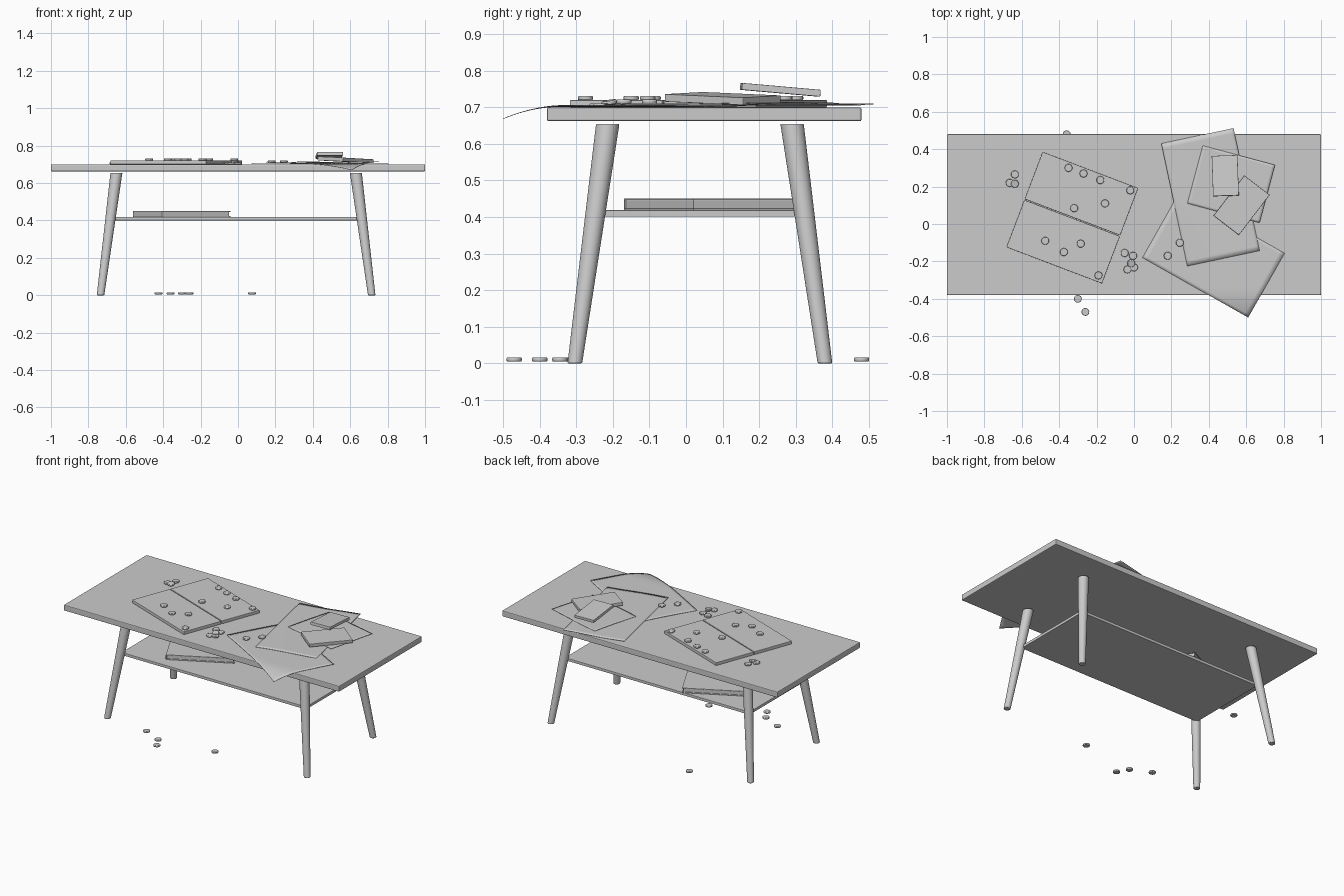
import bpy, bmesh
from math import radians, sin, cos, atan2
from mathutils import Vector, Matrix, Euler

if "Cube" in bpy.data.objects:
    bpy.data.objects.remove(bpy.data.objects["Cube"])


def finish(bm, name, smooth=None, bevel=0):
    bmesh.ops.recalc_face_normals(bm, faces=bm.faces)
    me = bpy.data.meshes.new(name)
    bm.to_mesh(me)
    bm.free()
    ob = bpy.data.objects.new(name, me)
    bpy.context.collection.objects.link(ob)
    if bevel:
        m = ob.modifiers.new("bevel", 'BEVEL')
        m.width, m.segments = bevel, 2
    if smooth:
        bpy.ops.object.select_all(action='DESELECT')
        ob.select_set(True)
        bpy.context.view_layer.objects.active = ob
        bpy.ops.object.shade_smooth_by_angle(angle=radians(smooth))
    return ob


def box(name, loc, size, rot=(0, 0, 0), bevel=0):
    bm = bmesh.new()
    bmesh.ops.create_cube(bm, size=1, matrix=Matrix.Diagonal((*size, 1)))
    ob = finish(bm, name, bevel=bevel)
    ob.location = loc
    ob.rotation_euler = [radians(a) for a in rot]
    return ob


def leg(name, foot, top):
    # Tapered round leg, splayed by shifting its upper ring
    bm = bmesh.new()
    bmesh.ops.create_cone(bm, cap_ends=True, segments=32, radius1=0.02, radius2=0.032, depth=0.655)
    for v in bm.verts:
        end = top if v.co.z > 0 else foot
        v.co += Vector((*end, 0.3275))
    finish(bm, name, smooth=40, bevel=0.003)


def disc(name, x, y, z, tilt=0):
    bm = bmesh.new()
    bmesh.ops.create_cone(bm, cap_ends=True, segments=16, radius1=0.021, radius2=0.021, depth=0.011)
    ob = finish(bm, name, smooth=30, bevel=0.003)
    ob.location = (x, y, z + 0.0055)
    ob.rotation_euler = (radians(tilt), radians(tilt * 0.6), 0)


def sheet(name, corner, angle, size, base, wave):
    # Thin paper with a slight ripple, drooping where it overhangs the front edge
    bm = bmesh.new()
    n = 24
    c, s = cos(radians(angle)), sin(radians(angle))
    grid = []
    for i in range(n + 1):
        row = []
        for j in range(n + 1):
            u, v = i / n, j / n
            x = corner[0] + u * size[0] * c - v * size[1] * s
            y = corner[1] + u * size[0] * s + v * size[1] * c
            z = base + wave * (1 + sin(5 * u + 3 * v)) - 1.3 * max(0, -0.34 - y) ** 2
            row.append(bm.verts.new((x, y, z)))
        grid.append(row)
    for i in range(n):
        for j in range(n):
            bm.faces.new((grid[i][j], grid[i + 1][j], grid[i + 1][j + 1], grid[i][j + 1]))
    ob = finish(bm, name, smooth=40)
    m = ob.modifiers.new("thickness", 'SOLIDIFY')
    m.thickness = 0.0015


# Table top and shelf
box("table_top", (0, 0.05, 0.681), (2, 0.86, 0.038), bevel=0.005)
box("shelf", (-0.01, 0.038, 0.41), (1.34, 0.55, 0.018), bevel=0.002)

# Splayed legs
for side, sx in (("left", -1), ("right", 1)):
    for end, sy in (("front", -1), ("back", 1)):
        leg(f"{end}_{side}_leg", (-0.01 + sx * 0.725, 0.038 + sy * 0.342),
            (-0.01 + sx * 0.64, 0.038 + sy * 0.252))

# Folding board in two halves
rot = Matrix.Rotation(radians(-20.8), 3, 'Z')
for name, off in (("board_back_half", 0.1375), ("board_front_half", -0.1375)):
    p = Vector((-0.33, 0.034, 0.71)) + rot @ Vector((0, off, 0))
    box(name, p, (0.546, 0.27, 0.02), (0, 0, -20.8), 0.002)

# Counters on the board
for i, (x, y) in enumerate([(-.35, .30), (-.27, .27), (-.18, .235), (-.02, .18), (-.155, .11),
                            (-.32, .085), (-.475, -.09), (-.375, -.15), (-.285, -.105), (-.19, -.275)]):
    disc(f"board_counter_{i}", x, y, 0.72)

# Loose counters on the table
for i, (x, y, z, t) in enumerate([(-.637, .265, .70, 0), (-.665, .22, .70, 0), (-.637, .215, .702, 8),
                                  (-.05, -.155, .70, 0), (-.005, -.17, .70, 0), (-.015, -.21, .708, 10),
                                  (.0, -.232, .70, 0), (-.035, -.243, .70, 0),
                                  (.18, -.17, .71, 0), (.245, -.10, .71, 0)]):
    disc(f"table_counter_{i}", x, y, z, t)

# Counters dropped on the floor
for i, (x, y) in enumerate([(-.30, -.40), (-.26, -.47), (-.425, -.34), (.075, -.345), (-.36, .48)]):
    disc(f"floor_counter_{i}", x, y, 0.005)

# Scattered papers
sheet("lower_paper", (0.045, -0.18), -29.5, (0.65, 0.395), 0.703, 0.002)
sheet("middle_paper", (0.285, -0.225), 12, (0.395, 0.67), 0.706, 0.002)
sheet("upper_paper", (0.285, 0.11), -15, (0.40, 0.32), 0.710, 0.002)

# Card boxes resting on the papers
box("lower_card_box", (0.575, 0.10, 0.724), (0.17, 0.27, 0.021), (-2, 2, -37.5), 0.002)
box("upper_card_box", (0.488, 0.258, 0.748), (0.138, 0.216, 0.019), (-5, 0, 2), 0.002)

# Closed book on the shelf: covers, pages and spine
ang = atan2(0.19, 0.365)
rot = Matrix.Rotation(ang, 3, 'Z')
for name, off, size in (("book_lower_cover", (0, 0, 0.0025), (0.412, 0.338, 0.005)),
                        ("book_pages", (-0.002, 0, 0.016), (0.40, 0.33, 0.023)),
                        ("book_upper_cover", (0, 0, 0.0295), (0.412, 0.338, 0.005)),
                        ("book_spine", (-0.204, 0, 0.016), (0.006, 0.338, 0.026))):
    box(name, Vector((-0.30, 0.075, 0.419)) + rot @ Vector(off), size, (0, 0, ang * 57.2958), 0.001)
